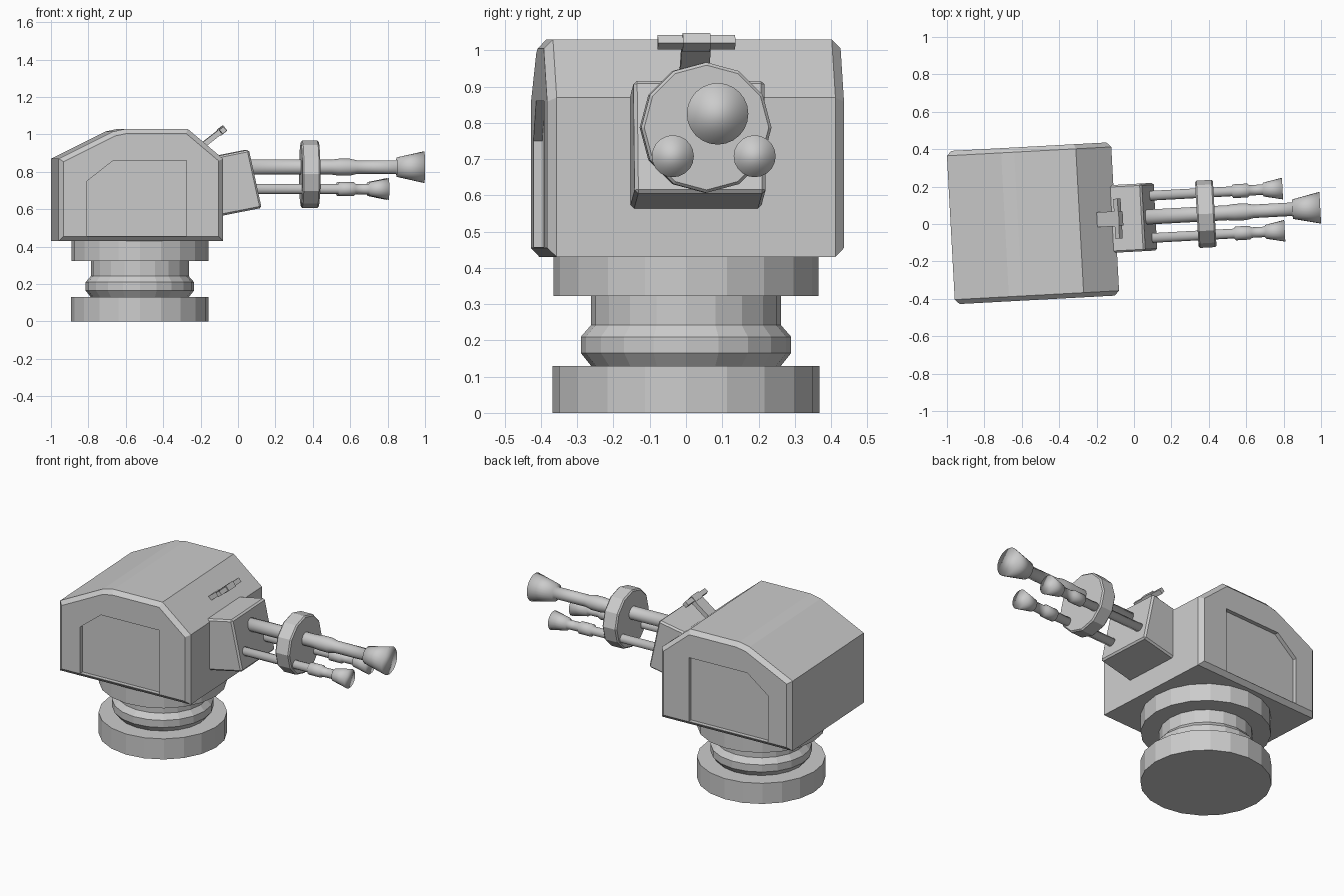
import bpy, bmesh, math
from mathutils import Matrix

if "Cube" in bpy.data.objects:
    bpy.data.objects.remove(bpy.data.objects["Cube"])

# Turret head is turned slightly on its base
HEAD = Matrix.Translation((-0.54, 0.004, 0)) @ Matrix.Rotation(math.radians(3.1), 4, 'Z')


def finish(name, bm, matrix=Matrix(), smooth=False):
    bmesh.ops.recalc_face_normals(bm, faces=bm.faces[:])
    for f in bm.faces:
        f.smooth = smooth
    mesh = bpy.data.meshes.new(name)
    bm.to_mesh(mesh)
    bm.free()
    ob = bpy.data.objects.new(name, mesh)
    bpy.context.collection.objects.link(ob)
    ob.matrix_world = matrix
    return ob


def extrude_y(pts, y0, y1, rim_bevel=0, all_bevel=0):
    """Extrude an x/z outline along y."""
    bm = bmesh.new()
    a = [bm.verts.new((x, y0, z)) for x, z in pts]
    b = [bm.verts.new((x, y1, z)) for x, z in pts]
    n = len(pts)
    caps = [bm.faces.new(a), bm.faces.new(b[::-1])]
    for i in range(n):
        j = (i + 1) % n
        bm.faces.new((a[i], b[i], b[j], a[j]))
    bmesh.ops.recalc_face_normals(bm, faces=bm.faces[:])
    if rim_bevel or all_bevel:
        edges = [e for f in caps for e in f.edges] if rim_bevel else bm.edges[:]
        bmesh.ops.bevel(bm, geom=edges, offset=rim_bevel or all_bevel, segments=1,
                        profile=0.5, affect='EDGES')
    return bm


def revolve(profile, sides, phase=0.0):
    """Closed revolve of (radius, height) points around z."""
    bm = bmesh.new()
    rings = []
    for r, h in profile:
        rings.append([bm.verts.new((r * math.cos(t), r * math.sin(t), h))
                      for t in (phase + 2 * math.pi * i / sides for i in range(sides))])
    for p, q in zip(rings, rings[1:]):
        for i in range(sides):
            j = (i + 1) % sides
            bm.faces.new((p[i], p[j], q[j], q[i]))
    bm.faces.new(rings[0][::-1])
    bm.faces.new(rings[-1])
    return bm


def along_x(y, z):
    """Place a revolved part so that its axis runs along the gun."""
    return HEAD @ Matrix.Translation((0, y, z)) @ Matrix.Rotation(math.pi / 2, 4, 'Y')


# Stepped pedestal
finish("pedestal", revolve([(0.368, 0), (0.368, 0.13), (0.262, 0.13), (0.29, 0.165),
                            (0.29, 0.21), (0.262, 0.242), (0.262, 0.322), (0.366, 0.322),
                            (0.366, 0.44)], 20),
       Matrix.Translation((-0.525, 0, 0)))

# Armoured head with chamfered side rims
head = finish("turret_head", extrude_y(
    [(-0.44, 0.43), (0.44, 0.43), (0.44, 0.87), (0.25, 1.03), (-0.08, 1.03),
     (-0.15, 1.015), (-0.44, 0.87)], -0.41, 0.41, rim_bevel=0.025), HEAD)

# Recessed side panels
panel = [(-0.29, 0.457), (0.244, 0.457), (0.244, 0.86), (-0.15, 0.86), (-0.29, 0.75)]
for side, s in (("front", -1), ("back", 1)):
    cutter = finish(side + "_panel_cutter", extrude_y(panel, s * 0.385, s * 0.5), HEAD)
    cutter.hide_render = True
    cutter.hide_set(True)
    mod = head.modifiers.new(side + "_panel", 'BOOLEAN')
    mod.operation = 'DIFFERENCE'
    mod.solver = 'EXACT'
    mod.object = cutter

# Gun mantlet
finish("mantlet", extrude_y([(0.40, 0.88), (0.59, 0.918), (0.658, 0.607), (0.40, 0.556)],
                            -0.181, 0.181, all_bevel=0.01), HEAD)

# Barrel clamp plate
finish("barrel_clamp", revolve([(0.172, 0.877), (0.18, 0.885), (0.18, 0.965), (0.172, 0.973)], 12),
       along_x(0, 0.787))

# Main barrel and two side barrels
finish("main_barrel", revolve([(0.04, 0.55), (0.04, 1.04), (0.045, 1.08), (0.045, 1.14),
                               (0.036, 1.18), (0.036, 1.388), (0.052, 1.39), (0.085, 1.538)], 24),
       along_x(0, 0.825), True)
for side, s in (("front", -1), ("back", 1)):
    finish(side + "_side_barrel", revolve(
        [(0.026, 0.58), (0.026, 1.07), (0.037, 1.078), (0.037, 1.155), (0.028, 1.165),
         (0.028, 1.235), (0.037, 1.24), (0.058, 1.342)], 20),
        along_x(s * 0.113, 0.708), True)

# Sight on the roof edge: sloping stem, crossbar and middle block
TILT = HEAD @ Matrix.Translation((0.455, 0, 1.022)) @ Matrix.Rotation(math.radians(-38), 4, 'Y')
for name, x0, x1, half_y, half_z in (("sight_stem", -0.16, 0.0, 0.04, 0.014),
                                     ("sight_crossbar", -0.014, 0.014, 0.107, 0.014),
                                     ("sight_block", -0.02, 0.02, 0.038, 0.018)):
    finish(name, extrude_y([(x0, -half_z), (x1, -half_z), (x1, half_z), (x0, half_z)],
                           -half_y, half_y), TILT)
